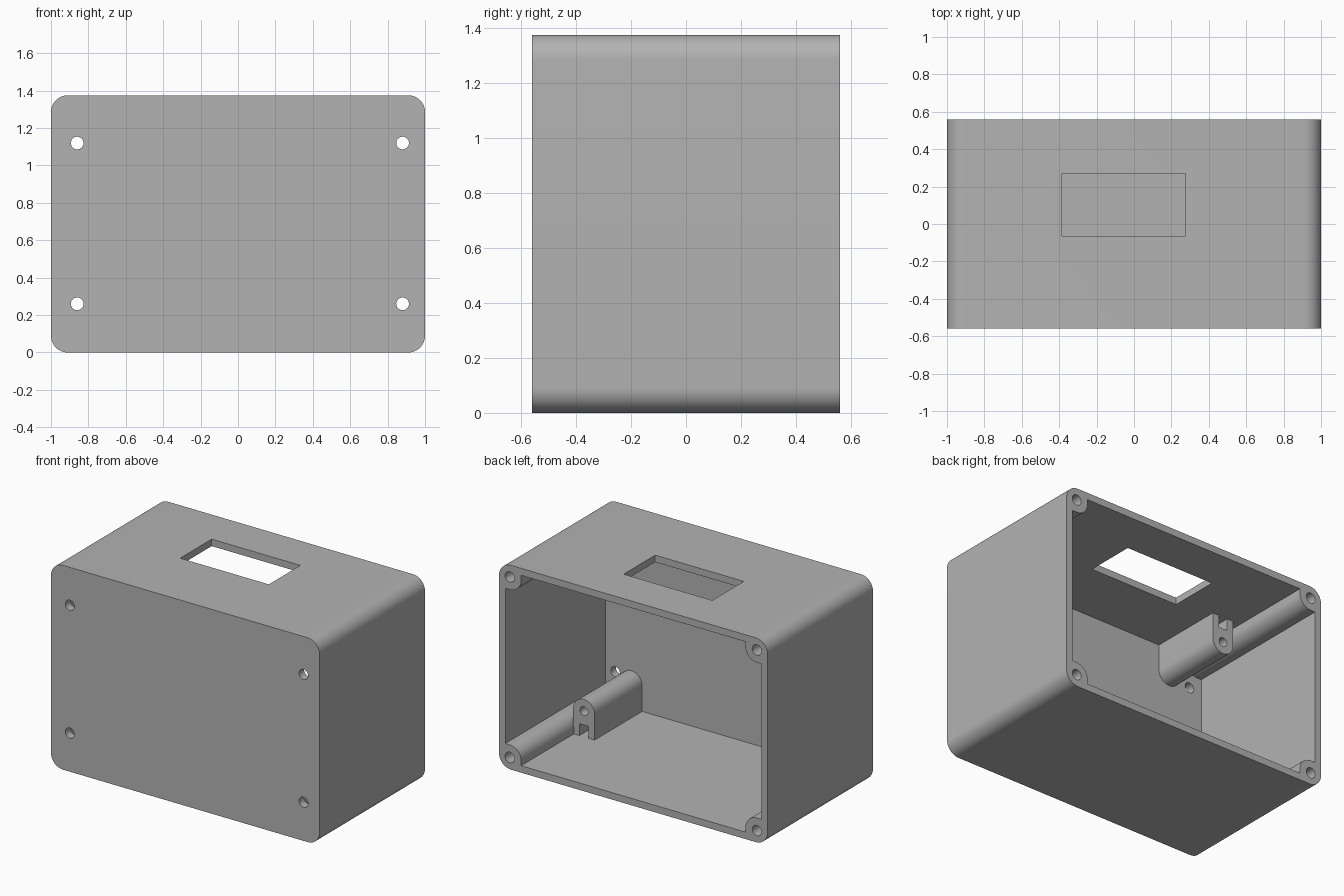
import bpy, bmesh, math

cube = bpy.data.objects.get("Cube")
if cube:
    bpy.data.objects.remove(cube, do_unlink=True)

H = 1.375        # height
D = 0.56         # half depth
WALL = 0.047     # side wall thickness
FRONT = -0.505   # inner face of the front wall


def arc(cx, cz, r, start, end, n=12):
    steps = [math.radians(start + (end - start) * i / n) for i in range(n + 1)]
    return [(cx + r * math.cos(a), cz + r * math.sin(a)) for a in steps]


def rect(x0, x1, z0, z1):
    return [(x0, z0), (x1, z0), (x1, z1), (x0, z1)]


def prism(name, points, y0, y1):
    """Extrude an (x, z) outline along y."""
    bm = bmesh.new()
    face = bm.faces.new([bm.verts.new((x, y0, z)) for x, z in points])
    ext = bmesh.ops.extrude_face_region(bm, geom=[face])
    moved = [v for v in ext["geom"] if isinstance(v, bmesh.types.BMVert)]
    bmesh.ops.translate(bm, verts=moved, vec=(0, y1 - y0, 0))
    bmesh.ops.recalc_face_normals(bm, faces=bm.faces)
    mesh = bpy.data.meshes.new(name)
    bm.to_mesh(mesh)
    bm.free()
    obj = bpy.data.objects.new(name, mesh)
    bpy.context.collection.objects.link(obj)
    return obj


def cut(target, tool):
    """Subtract the tool from the target and discard the tool."""
    mod = target.modifiers.new("cut", "BOOLEAN")
    mod.operation = "DIFFERENCE"
    mod.solver = "EXACT"
    mod.object = tool
    tool.hide_render = True
    deps = bpy.context.evaluated_depsgraph_get()
    deps.update()
    mesh = bpy.data.meshes.new_from_object(target.evaluated_get(deps))
    target.modifiers.clear()
    target.data = mesh
    bpy.data.objects.remove(tool, do_unlink=True)


def hole(x, z, r, y0, y1):
    return prism("hole", arc(x, z, r, 0, 345, 23), y0, y1)


# Outer shell with rounded long edges
R = 0.09
outline = (arc(1 - R, H - R, R, 0, 90) + arc(R - 1, H - R, R, 90, 180)
           + arc(R - 1, R, R, 180, 270) + arc(1 - R, R, R, 270, 360))
enclosure = prism("enclosure", outline, -D, D)

# Cavity, from which the corner pillars and board posts are left standing
cavity = prism("cavity", rect(WALL - 1, 1 - WALL, WALL, H - WALL), FRONT, D + 0.1)

INSET = 0.08
for side in (-1, 1):
    for top in (False, True):
        def place(points):
            return [(x, H - z if top else z) for x, z in points]

        # Corner pillar with a rounded inner edge
        pillar = [(-0.05, -0.05)] + [(INSET + 0.085, -0.05)]
        pillar += arc(INSET, INSET, 0.085, 0, 90) + [(-0.05, INSET + 0.085)]
        pillar = [(side * (1 - x), z) for x, z in pillar]
        cut(cavity, prism("corner_pillar", place(pillar), FRONT - 0.03, D + 0.2))

        # Round-ended board post with a screw hole and a nut slot
        cx = 0.76 if side > 0 else -0.70
        shape = [(cx + 0.08, 0.02)] + arc(cx, 0.22, 0.08, 0, 180) + [(cx - 0.08, 0.02)]
        post = prism("board_post", place(shape), FRONT - 0.03, 0)
        cut(post, prism("slot", place(rect(cx - 0.033, cx + 0.033, -0.02, 0.127)), -0.15, 0.1))
        cut(post, hole(cx, H - 0.22 if top else 0.22, 0.03, -0.3, 0.1))
        cut(cavity, post)

cut(enclosure, cavity)

# Screw holes: blind ones in the rim, through ones in the front wall
for x in (INSET - 1, 1 - INSET):
    for z in (INSET, H - INSET):
        cut(enclosure, hole(x, z, 0.035, 0.15, D + 0.1))
for x in (-0.86, 0.88):
    for z in (0.26, 1.12):
        cut(enclosure, hole(x, z, 0.034, -D - 0.1, FRONT + 0.03))

# Display window through the top
cut(enclosure, prism("window", rect(-0.385, 0.275, H - 0.1, H + 0.1), -0.065, 0.27))

# Material and shading
grey = bpy.data.materials.new("plain grey")
grey.use_nodes = True
grey.diffuse_color = (0.45, 0.45, 0.45, 1)
grey.node_tree.nodes["Principled BSDF"].inputs["Base Color"].default_value = grey.diffuse_color
enclosure.data.materials.clear()
enclosure.data.materials.append(grey)

bpy.ops.object.select_all(action="DESELECT")
enclosure.select_set(True)
bpy.context.view_layer.objects.active = enclosure
bpy.ops.object.shade_smooth_by_angle(angle=math.radians(30))
